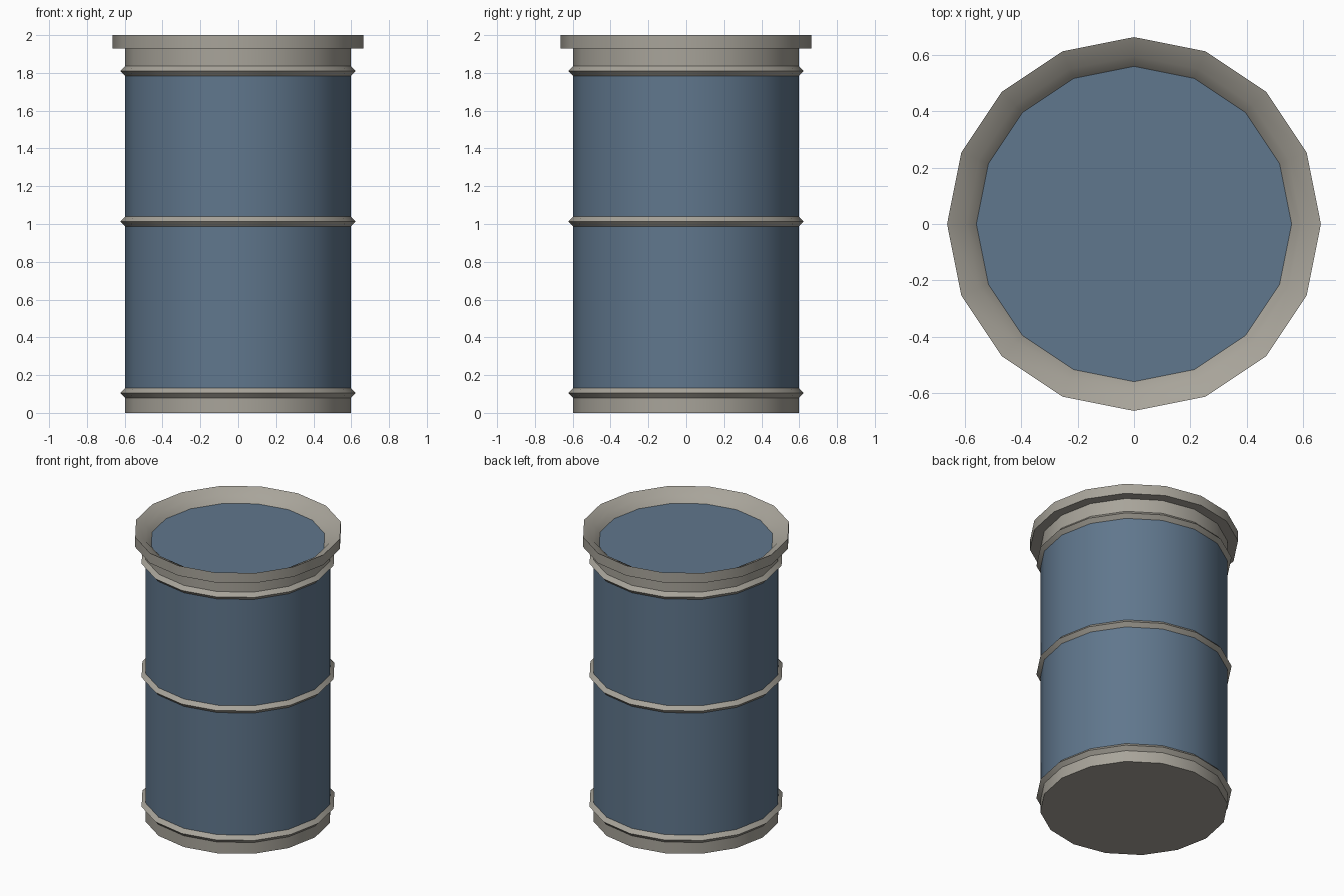
import bpy, bmesh, math

if "Cube" in bpy.data.objects:
    bpy.data.objects.remove(bpy.data.objects["Cube"])

SIDES = 16


def material(name, rgb):
    m = bpy.data.materials.new(name)
    m.diffuse_color = (*rgb, 1)
    m.use_nodes = True
    m.node_tree.nodes["Principled BSDF"].inputs["Base Color"].default_value = m.diffuse_color
    return m


blue = material("blue paint", (0.117, 0.184, 0.266))
grey = material("warm grey metal", (0.392, 0.371, 0.323))


def lathe(name, profile, mat, cap_start=False, cap_end=False):
    """Revolve (radius, z) points, listed bottom outside to top inside."""
    bm = bmesh.new()
    rings = []
    for r, z in profile:
        rings.append([bm.verts.new((r * math.cos(a), r * math.sin(a), z))
                      for a in (math.tau * i / SIDES for i in range(SIDES))])
    for lo, hi in zip(rings, rings[1:]):
        for i in range(SIDES):
            j = (i + 1) % SIDES
            bm.faces.new((lo[i], lo[j], hi[j], hi[i]))
    if cap_start:
        bm.faces.new(rings[0][::-1])
    if cap_end:
        bm.faces.new(rings[-1])
    me = bpy.data.meshes.new(name)
    bm.to_mesh(me)
    bm.free()
    me.materials.append(mat)
    ob = bpy.data.objects.new(name, me)
    bpy.context.collection.objects.link(ob)
    bpy.ops.object.select_all(action='DESELECT')
    ob.select_set(True)
    bpy.context.view_layer.objects.active = ob
    bpy.ops.object.shade_smooth_by_angle(angle=math.radians(30))
    return ob


R = 0.598      # barrel radius
HOOP = 0.623   # hoop ridge radius

# Grey base with closed bottom
lathe("base", [(R, 0), (R, 0.08)], grey, cap_start=True)

# Pointed hoops around the barrel
for name, z in (("lower_hoop", 0.105), ("middle_hoop", 1.013), ("upper_hoop", 1.81)):
    lathe(name, [(R, z - 0.026), (HOOP, z), (R, z + 0.026)], grey)

# Blue wall sections between the hoops
lathe("lower_wall", [(R, 0.13), (R, 0.988)], blue)
lathe("upper_wall", [(R, 1.038), (R, 1.785)], blue)

# Neck, overhanging rim and its inward slope
lathe("neck_and_rim", [(R, 1.835), (R, 1.93), (0.664, 1.93), (0.664, 2.0),
                       (0.596, 1.966), (0.56, 1.925)], grey)

# Recessed lid
lathe("lid", [(0.56, 1.925)], blue, cap_end=True)
